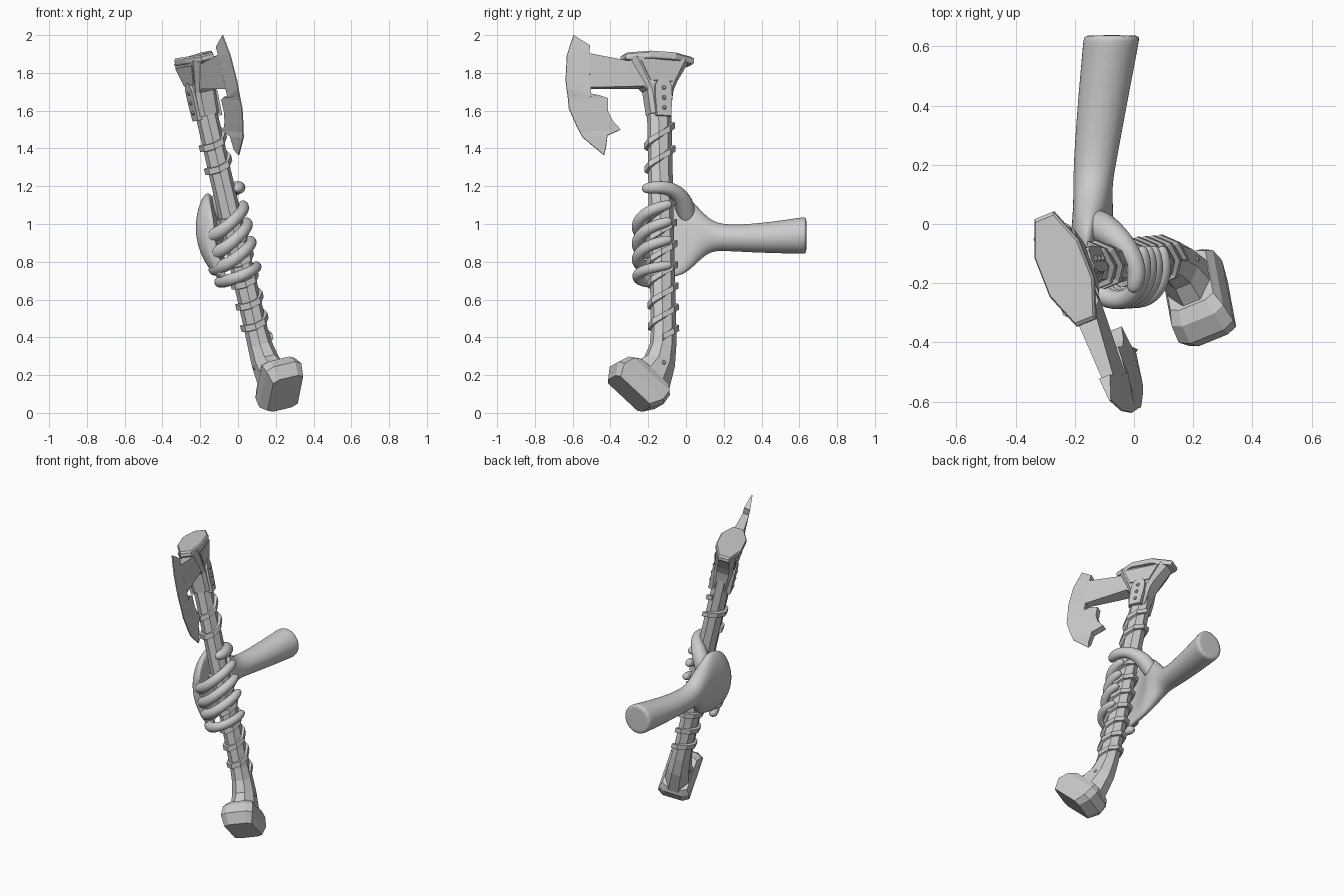
import bpy, bmesh
from math import sin, cos, pi, radians
from mathutils import Vector, Matrix

if "Cube" in bpy.data.objects:
    bpy.data.objects.remove(bpy.data.objects["Cube"])

# Axe frame: a = towards blade, s = sideways, h = up the shaft
U = Vector((-0.23, -0.02, 1)).normalized()
F = Vector((0.36, -0.92, 0.067))
F = (F - U * F.dot(U)).normalized()
S = U.cross(F)
AXE = Matrix((F, S, U)).transposed().to_4x4()
AXE.translation = (-0.033, -0.13, 1.0)


def loft(name, rings, matrix=None, smooth=0):
    """Skin closed rings of points into a capped solid."""
    bm = bmesh.new()
    vs = [[bm.verts.new(p) for p in r] for r in rings]
    n = len(vs[0])
    for r0, r1 in zip(vs, vs[1:]):
        for i in range(n):
            bm.faces.new((r0[i], r0[(i + 1) % n], r1[(i + 1) % n], r1[i]))
    bm.faces.new(vs[0])
    bm.faces.new(vs[-1])
    if matrix:
        bm.transform(matrix)
    bmesh.ops.recalc_face_normals(bm, faces=bm.faces)
    me = bpy.data.meshes.new(name)
    bm.to_mesh(me)
    bm.free()
    ob = bpy.data.objects.new(name, me)
    bpy.context.collection.objects.link(ob)
    if smooth:
        mod = ob.modifiers.new("subdivide", "SUBSURF")
        mod.levels = mod.render_levels = smooth
        bpy.ops.object.select_all(action='DESELECT')
        ob.select_set(True)
        bpy.context.view_layer.objects.active = ob
        bpy.ops.object.shade_smooth_by_angle(angle=radians(60))
    return ob


def section(a, h, tilt, ra, rs, boxy=False):
    """Eight-sided section (regular or boxy), tilted towards the blade side."""
    t = radians(tilt)
    p, q = (.85, .62) if boxy else (.414, .414)
    unit = ((1, q), (p, 1), (-p, 1), (-1, q), (-1, -q), (-p, -1), (p, -1), (1, -q))
    return [(a + d * ra * cos(t), e * rs, h + d * ra * sin(t)) for d, e in unit]


def tube(name, path, radii, sides=8):
    """Smooth tapering digit along a path."""
    path = [Vector(p) for p in path]
    rings = []
    for i, p in enumerate(path):
        t = (path[min(i + 1, len(path) - 1)] - path[max(i - 1, 0)]).normalized()
        x = t.cross(Vector((0, 0, 1))).normalized()
        y = x.cross(t)
        rings.append([p + radii[i] * (x * cos(w) + y * sin(w))
                      for w in (2 * pi * k / sides for k in range(sides))])
    return loft(name, rings, smooth=2)


# Shaft with curved lower end
loft("shaft", [section(*r) for r in (
    (0, .78, 0, .060, .053), (0, -.58, 0, .063, .056), (.005, -.66, 5, .066, .060),
    (.026, -.75, 20, .080, .068), (.085, -.845, 40, .12, .078))], AXE)

# Pommel
loft("pommel", [section(*r, True) for r in (
    (.082, -.825, 40, .115, .080), (.110, -.845, 40, .150, .096),
    (.160, -.887, 40, .165, .102), (.205, -.935, 40, .125, .088))], AXE)

# Pommel and head rivets
def rivet(name, a, side, s, h, r=.012):
    loft(name, [[(a + k * r * cos(i * pi / 3), side * v, h + k * r * sin(i * pi / 3))
                 for i in range(6)] for v, k in ((s - .02, 1), (s + .004, 1), (s + .009, .6))], AXE)

for side in (1, -1):
    rivet("pommel_rivet", .03, side, .066, -.77)
    for h in (.725, .672, .618):
        rivet("head_rivet", 0, side, .071, h)

# Cord wraps: flat band spiralling around the shaft
def wrap(name, top, bottom, pitch):
    rings, n = [], 8
    for i in range(int((top - bottom) / pitch * n) + 1):
        w = pi + i * 2 * pi / n + pi / 8
        h = top - pitch * i / n - .026 * cos(w)
        ca, sa = cos(w), -sin(w)
        rings.append([(r * ca, r * .92 * sa, h + z) for r, z in
                      ((.055, -.020), (.084, -.016), (.084, .016), (.055, .020))])
    loft(name, rings, AXE)

wrap("upper_wrap", .51, .28, .125)
wrap("lower_wrap", .10, -.63, .115)

# Axe head: socket, flared body, arched top plate
def slab(a0, a1, w, h, c=.02):
    return [(a0, -w + c, h), (a0 + c, -w, h), (a1 - c, -w, h), (a1, -w + c, h),
            (a1, w - c, h), (a1 - c, w, h), (a0 + c, w, h), (a0, w - c, h)]

loft("head_body", [slab(-.05, .062, .055, .59), slab(-.068, .08, .058, .72),
                   slab(-.09, .105, .058, .77), slab(-.165, .182, .066, .89, .035)], AXE)

def plate_ring(h, k):
    pts = ((.2, .035), (.075, .082), (-.07, .082), (-.19, .035),
           (-.19, -.035), (-.07, -.082), (.075, -.082), (.2, -.035))
    return [(a * k, s * k, h + .008 * (abs(a) < .1)) for a, s in pts]

loft("top_plate", [plate_ring(.873, .96), plate_ring(.882, 1),
                   plate_ring(.903, 1), plate_ring(.912, .94)], AXE)

# Riveted side straps with rounded top, and raised panels on the head sides
strap = [(-.04, .575), (.04, .575), (.048, .68), (.046, .74), (.03, .77),
         (0, .78), (-.03, .77), (-.046, .74), (-.048, .68)]
panel = [(-.065, .765), (.07, .765), (.125, .868), (-.115, .868)]
for side in (1, -1):
    loft("side_strap", [[(a, side * s, h) for a, h in strap] for s in (.045, .071)], AXE)
    loft("side_panel", [[(a, side * (s + .07 * (h - .765)), h) for a, h in panel]
                        for s in (.045, .064)], AXE)

# Neck joining head to blade
loft("blade_neck", [[(a, w, lo), (a, w, hi), (a, -w, hi), (a, -w, lo)] for a, lo, hi, w in
                    ((.05, .69, .875, .042), (.10, .735, .872, .039),
                     (.19, .727, .868, .034), (.40, .712, .897, .020))], AXE)

# Bearded blade: pairs of cutting-edge and inner-edge points
blade = [(.48, .994, .395, .94), (.52, .882, .40, .897), (.53, .746, .395, .712),
         (.525, .70, .395, .664), (.52, .66, .345, .672), (.518, .64, .30, .660),
         (.515, .595, .30, .59), (.475, .505, .275, .54), (.455, .47, .23, .494),
         (.44, .442, .305, .458), (.32, .353, .316, .385)]
loft("blade", [[(oa, .003, oh), (oa, -.003, oh), (ia, -.02, ih), (ia, .02, ih)]
               for oa, oh, ia, ih in blade], AXE)

# Forearm, wrist and palm: y, centre x, centre z, half width, half height, lean, inward bend
arm = [(.638, -.075, .94, .097, .100, 0, 0), (.632, -.075, .94, .097, .100, 0, 0),
       (.40, -.108, .925, .085, .080, 0, 0), (.20, -.133, .925, .073, .068, 0, 0),
       (.12, -.14, .94, .066, .085, .05, 0), (.04, -.138, .945, .068, .175, .13, .01),
       (-.02, -.152, .95, .056, .228, .16, .03), (-.10, -.172, .935, .052, .225, .17, .05),
       (-.17, -.172, .905, .050, .215, .18, .055), (-.228, -.145, .87, .036, .175, .22, .045),
       (-.245, -.13, .865, .02, .13, .24, .03)]
loft("forearm_and_palm", [
    [(cx + rx * cos(w) - lean * rz * sin(w) + bend * sin(w) ** 2, y, cz + rz * sin(w))
     for w in (2 * pi * k / 16 for k in range(16))]
    for y, cx, cz, rx, rz, lean, bend in arm], smooth=2)

# Fingers curled around the shaft
names = ("index_finger", "middle_finger", "ring_finger", "little_finger")
for name, z, rise, r in zip(names, (1.09, 1.0, .905, .775), (.17, .17, .15, .085),
                            (.036, .036, .035, .032)):
    dx = .22 * (1.09 - z)
    pts = [(-.18, -.12, 1), (-.15, -.205, .95), (-.085, -.262, .75), (-.02, -.255, .42),
           (.022, -.205, .15), (.033, -.14, 0), (.025, -.09, -.08), (.02, -.075, -.1)]
    tube(name, [(x + dx, y, z - rise * k) for x, y, k in pts],
         [r, r * 1.15, r * 1.1, r, r * .95, r * .9, r * .75, r * .4])

# Thumb across the other side
tube("thumb", [(-.15, .02, .98), (-.125, 0, 1.08), (-.08, -.03, 1.145), (-.02, -.08, 1.19),
               (.012, -.15, 1.195), (.005, -.205, 1.19), (-.01, -.232, 1.185)],
     [.03, .06, .055, .04, .037, .033, .018])
